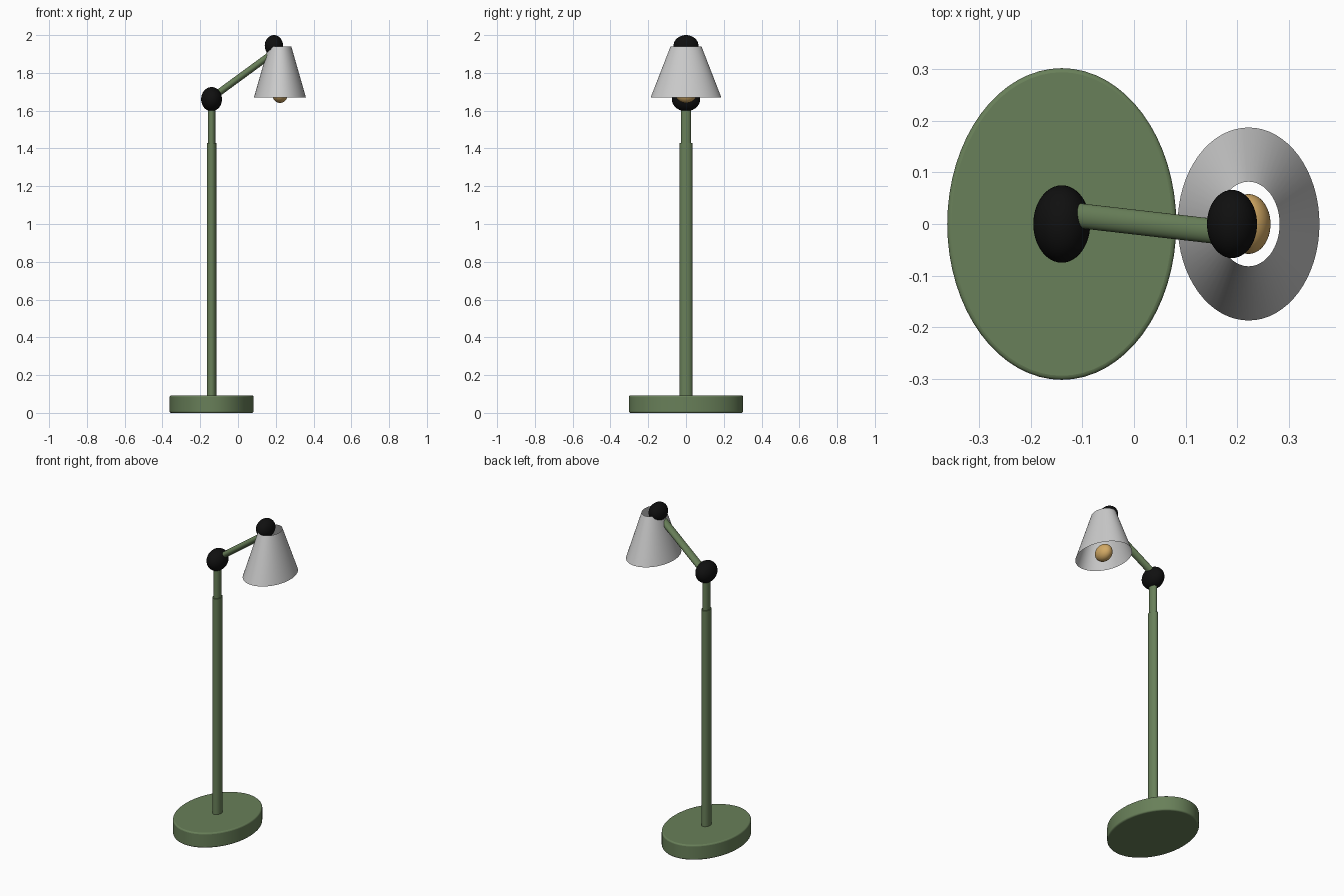
import bpy
import math
from mathutils import Vector

default = bpy.data.objects.get("Cube")
if default:
    bpy.data.objects.remove(default, do_unlink=True)


def material(name, r, g, b):
    m = bpy.data.materials.new(name)
    m.use_nodes = True
    m.diffuse_color = (r, g, b, 1)
    m.node_tree.nodes["Principled BSDF"].inputs["Base Color"].default_value = (r, g, b, 1)
    return m


GREEN = material("olive green", 0.14, 0.215, 0.10)
BLACK = material("matte black", 0.005, 0.005, 0.005)
GREY = material("shade grey", 0.6, 0.6, 0.6)
AMBER = material("bulb amber", 0.65, 0.40, 0.13)

STAND_X, HEAD_X, SHADE_X = -0.14, 0.19, 0.222
SQUASH = 0.735  # the whole lamp is narrower in x than in y


def finish(name, mat):
    """Name, colour and smooth the active object."""
    ob = bpy.context.object
    ob.name = name
    ob.data.materials.append(mat)
    bpy.ops.object.transform_apply(location=False, rotation=False, scale=True)
    bpy.ops.object.shade_smooth_by_angle(angle=math.radians(35))
    return ob


def upright(name, mat, x, z0, z1, r0, r1, cap="NGON"):
    """Elliptical column or cone between two heights."""
    bpy.ops.mesh.primitive_cone_add(vertices=64, radius1=r0, radius2=r1, depth=z1 - z0,
                                    end_fill_type=cap, location=(x, 0, (z0 + z1) / 2))
    bpy.context.object.scale = (SQUASH, 1, 1)
    return finish(name, mat)


def ball(name, mat, x, z, ry, rz):
    bpy.ops.mesh.primitive_uv_sphere_add(segments=48, ring_count=24, radius=1, location=(x, 0, z))
    bpy.context.object.scale = (ry * SQUASH, ry, rz)
    return finish(name, mat)


# Base with a softened rim
base = upright("base", GREEN, STAND_X, 0, 0.092, 0.302, 0.302)
bevel = base.modifiers.new("soft rim", "BEVEL")
bevel.width = 0.008
bevel.segments = 3
bevel.limit_method = "ANGLE"

# Two-stage pole
upright("lower_pole", GREEN, STAND_X, 0.08, 1.43, 0.034, 0.034)
upright("upper_pole", GREEN, STAND_X, 1.42, 1.66, 0.027, 0.027)

# Joints
ball("elbow_joint", BLACK, STAND_X, 1.661, 0.075, 0.064)
ball("head_joint", BLACK, HEAD_X, 1.944, 0.066, 0.056)

# Arm between the joints, slightly skewed in y
start = Vector((STAND_X, 0.02, 1.668))
end = Vector((HEAD_X, -0.018, 1.908))
axis = end - start
bpy.ops.mesh.primitive_cylinder_add(vertices=48, radius=1, depth=axis.length,
                                    location=(start + end) / 2)
arm = bpy.context.object
arm.scale = (0.018, 0.024, 1)
finish("arm", GREEN)
arm.rotation_euler = (0, math.atan2(axis.x, axis.z), math.atan2(axis.y, axis.x))

# Open shade and bulb
upright("shade", GREY, SHADE_X, 1.67, 1.94, 0.187, 0.082, cap="NOTHING")
ball("bulb", AMBER, SHADE_X, 1.691, 0.058, 0.05)
